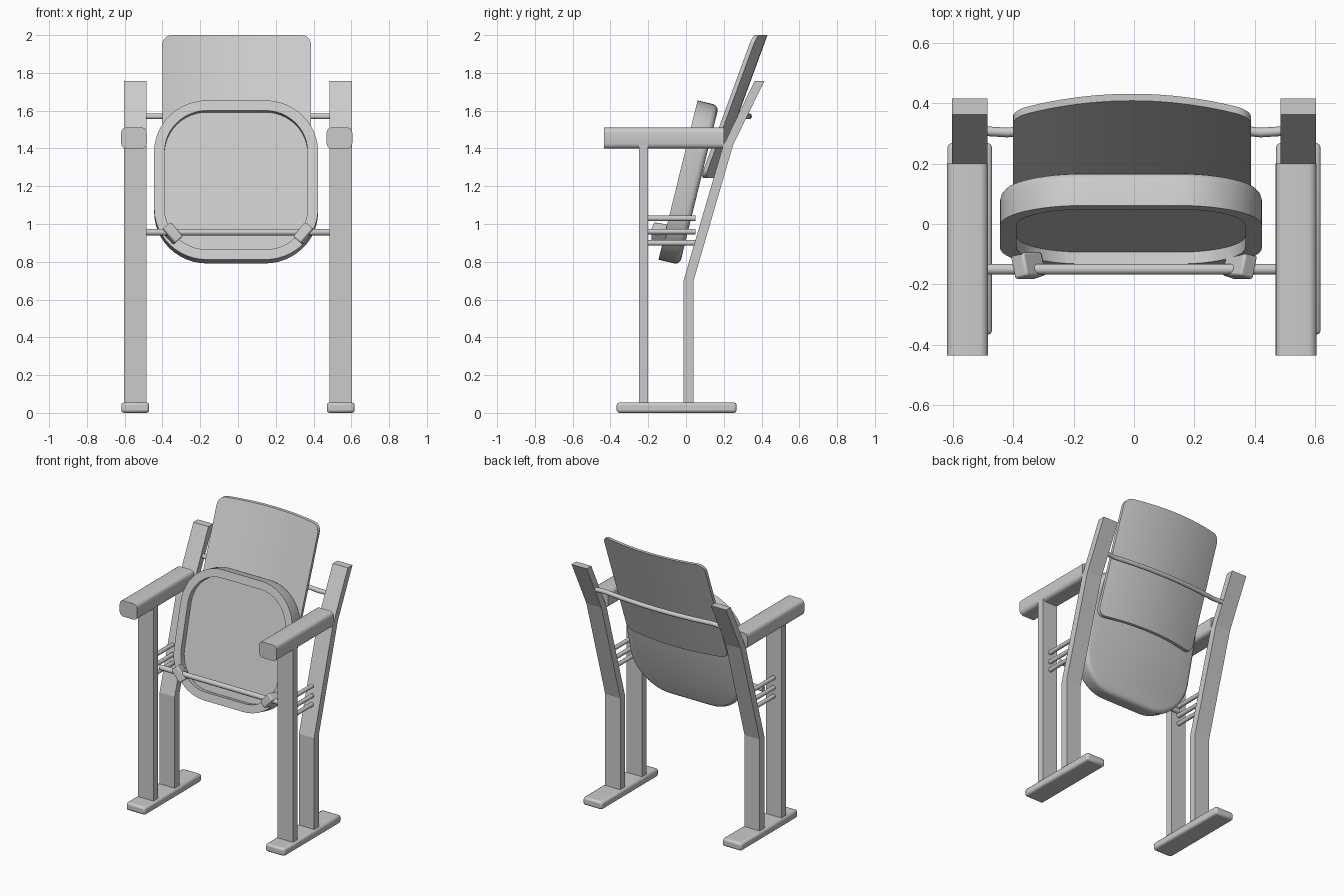
import bpy, bmesh, math
from mathutils import Matrix, Vector

if "Cube" in bpy.data.objects:
    bpy.data.objects.remove(bpy.data.objects["Cube"])

grey = bpy.data.materials.new("warm_grey")
grey.diffuse_color = (0.6, 0.6, 0.6, 1)
grey.use_nodes = True
grey.node_tree.nodes["Principled BSDF"].inputs["Base Color"].default_value = grey.diffuse_color


def finish(name, bm, bevel=0.0, smooth=True):
    bmesh.ops.recalc_face_normals(bm, faces=bm.faces)
    me = bpy.data.meshes.new(name)
    bm.to_mesh(me)
    bm.free()
    ob = bpy.data.objects.new(name, me)
    bpy.context.collection.objects.link(ob)
    me.materials.append(grey)
    if bevel:
        mod = ob.modifiers.new("bevel", 'BEVEL')
        mod.width, mod.segments = bevel, 2
    if smooth:
        bpy.ops.object.select_all(action='DESELECT')
        ob.select_set(True)
        bpy.context.view_layer.objects.active = ob
        bpy.ops.object.shade_smooth_by_angle(angle=math.radians(35))
    return ob


def loft(name, rings, matrix=Matrix(), **kw):
    """Skin closed rings of equal length and cap both ends."""
    bm = bmesh.new()
    loops = [[bm.verts.new(matrix @ Vector(p)) for p in r] for r in rings]
    n = len(loops[0])
    for a, b in zip(loops, loops[1:]):
        for i in range(n):
            j = (i + 1) % n
            bm.faces.new((a[i], a[j], b[j], b[i]))
    bm.faces.new(loops[0])
    bm.faces.new(loops[-1])
    return finish(name, bm, **kw)


def rounded(hw, hh, r, seg):
    """Rounded rectangle outline in 2D."""
    pts = []
    for k, (sx, sy) in enumerate(((1, 1), (-1, 1), (-1, -1), (1, -1))):
        for s in range(seg + 1):
            a = math.pi / 2 * (k + s / seg)
            pts.append((sx * (hw - r) + r * math.cos(a), sy * (hh - r) + r * math.sin(a)))
    return pts


def box(name, lo, hi, bevel=0.0):
    corners = ((0, 0), (1, 0), (1, 1), (0, 1))
    rings = [[((lo[0], hi[0])[i], (lo[1], hi[1])[j], z) for i, j in corners] for z in (lo[2], hi[2])]
    return loft(name, rings, bevel=bevel)


def rod(name, pts, r):
    cu = bpy.data.curves.new(name, 'CURVE')
    cu.dimensions = '3D'
    cu.bevel_depth, cu.bevel_resolution, cu.use_fill_caps = r, 3, True
    sp = cu.splines.new('POLY')
    sp.points.add(len(pts) - 1)
    for p, c in zip(sp.points, pts):
        p.co = (*c, 1)
    sp.use_smooth = True
    cu.materials.append(grey)
    ob = bpy.data.objects.new(name, cu)
    bpy.context.collection.objects.link(ob)


# side frames
post = [(-0.013, 0.04), (-0.013, 0.70), (0.195, 1.41), (0.363, 1.757),
        (0.415, 1.757), (0.25, 1.42), (0.04, 0.70), (0.04, 0.04)]
for side, s in (("left", -1), ("right", 1)):
    cx = 0.544 * s
    arm = cx - 0.007
    box(side + "_foot", (cx - 0.074, -0.367, 0), (cx + 0.074, 0.268, 0.055), 0.014)
    box(side + "_front_leg", (cx - 0.06, -0.25, 0.04), (cx + 0.06, -0.2, 1.42))
    loft(side + "_back_post", [[(cx + d, y, z) for y, z in post] for d in (-0.059, 0.059)],
         smooth=False)
    loft(side + "_armrest", [[(arm + u, y, 1.455 + v) for u, v in rounded(0.068, 0.056, 0.028, 4)]
                             for y in (-0.435, 0.2)])
    for i, z in enumerate((0.9, 0.96, 1.03)):
        rod(f"{side}_side_rod_{i + 1}", [(cx, -0.21, z), (cx, 0.05, z)], 0.015)

# folded seat: tray with a raised rim facing forward, softly rounded back
seat_m = Matrix.Translation((-0.01, -0.042, 1.233)) @ Matrix.Rotation(math.radians(76.2), 4, 'X')
seat_rings = [(0.055, -0.04), (0.055, 0), (0, 0), (0, -0.085),
              (0.004, -0.1), (0.014, -0.111), (0.03, -0.116)]
loft("seat", [[(x, y, d) for x, y in rounded(0.434 - i, 0.434 - i, 0.28 - i, 12)]
              for i, d in seat_rings], seat_m)

# curved backrest with rounded corners, built column by column
HW, HH, R = 0.394, 0.378, 0.05
xs = [HW - R + R * math.sin(math.pi / 2 * k / 5) for k in range(6)]
xs = [-x for x in reversed(xs)] + [(HW - R) * k / 10 for k in range(-9, 10)] + xs
cols = []
for x in xs:
    over = max(0, abs(x) - (HW - R))
    h = HH - R + math.sqrt(max(0, R * R - over * over))
    bow = 0.055 * (x / HW) ** 2
    cols.append([(x - 0.007, 0.293 + 0.366 * v - bow - t, 1.622 + v)
                 for v, t in ((-h, 0.023), (h, 0.023), (h, 0), (-h, 0))])
loft("backrest", cols)

# cross rods
rod("seat_pivot_rod", [(-0.5, -0.15, 0.957), (0.5, -0.15, 0.957)], 0.018)
rod("backrest_rod", [(-0.5, 0.308, 1.57), (-0.42, 0.303, 1.57)] +
    [(x / 10, 0.333 - 0.028 * (x / 4) ** 2, 1.57) for x in range(-4, 5)] +
    [(0.42, 0.303, 1.57), (0.5, 0.308, 1.57)], 0.016)

# pivot brackets, turned to follow the seat corners
for side, s in (("left", -1), ("right", 1)):
    ob = box(side + "_pivot_bracket", (-0.05, -0.04, -0.028), (0.05, 0.04, 0.028), 0.008)
    ob.location = (0.35 * s, -0.138, 0.95)
    ob.rotation_euler = (math.radians(-14), math.radians(-50 * s), 0)
